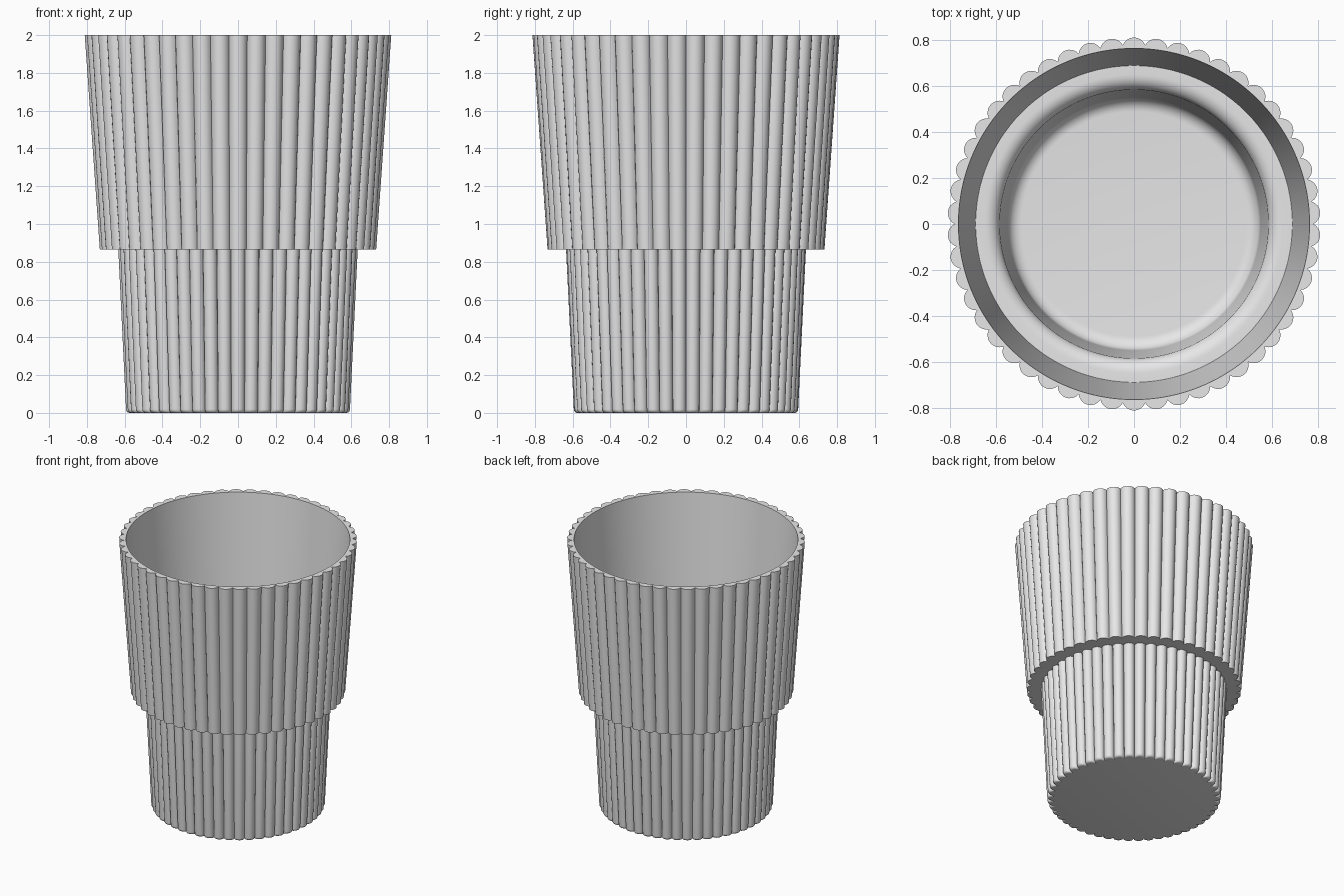
import bpy
import bmesh
import math

cube = bpy.data.objects.get("Cube")
if cube:
    bpy.data.objects.remove(cube, do_unlink=True)

FLUTES = 50      # ribs around the cup
STEPS = 8        # segments across each rib
COLS = FLUTES * STEPS

grey = bpy.data.materials.new("light grey ceramic")
grey.use_nodes = True
colour = (0.8, 0.8, 0.8, 1)
grey.diffuse_color = colour
grey.node_tree.nodes["Principled BSDF"].inputs["Base Color"].default_value = colour


def fluted_ring(outer, depth=0.034):
    """Scalloped outline of circular arcs reaching the given outer radius."""
    root = outer - depth
    half = root * math.sin(math.pi / FLUTES)
    radius = (half ** 2 + depth ** 2) / (2 * depth)
    sweep = math.asin(min(1, half / radius))
    points = []
    for i in range(FLUTES):
        mid = 2 * math.pi * (i + 0.5) / FLUTES
        for k in range(STEPS):
            a = sweep * (2 * k / STEPS - 1)
            r = outer - radius + radius * math.cos(a)
            t = radius * math.sin(a)
            points.append((r * math.cos(mid) - t * math.sin(mid),
                           r * math.sin(mid) + t * math.cos(mid)))
    return points


def round_ring(radius):
    angles = [2 * math.pi * i / COLS for i in range(COLS)]
    return [(radius * math.cos(a), radius * math.sin(a)) for a in angles]


def fillet(cx, cz, rx, rz, start, end, count=8):
    """Profile points along an elliptical arc, angles in degrees."""
    arc = [math.radians(start + (end - start) * i / count) for i in range(count + 1)]
    return [(cx + rx * math.cos(a), cz + rz * math.sin(a)) for a in arc]


# Fluted outside: rounded foot, lower wall, overhang, upper wall
outside = fillet(0.574, 0.02, 0.02, 0.02, -90, 0, 5)
outside += [(0.635, 0.865), (0.733, 0.865), (0.813, 2.0)]

# Plain inside: upper wall, rounded ledge, lower wall, rounded floor
inside = [(0.765, 2.0), (0.69, 0.93)]
inside += fillet(0.65, 0.87, 0.065, 0.06, 90, 175)
inside += fillet(0.49, 0.12, 0.06, 0.06, 0, -90)

bm = bmesh.new()
rings = []
for r, z in outside:
    rings.append([bm.verts.new((x, y, z)) for x, y in fluted_ring(r)])
for r, z in inside:
    rings.append([bm.verts.new((x, y, z)) for x, y in round_ring(r)])
for low, high in zip(rings, rings[1:]):
    for i in range(COLS):
        j = (i + 1) % COLS
        bm.faces.new((low[i], low[j], high[j], high[i]))
bm.faces.new(rings[0][::-1])     # underside
bm.faces.new(rings[-1])          # inner floor
bm.normal_update()

mesh = bpy.data.meshes.new("fluted_cup")
bm.to_mesh(mesh)
bm.free()
mesh.materials.append(grey)
cup = bpy.data.objects.new("fluted_cup", mesh)
bpy.context.collection.objects.link(cup)

bpy.ops.object.select_all(action="DESELECT")
cup.select_set(True)
bpy.context.view_layer.objects.active = cup
bpy.ops.object.shade_smooth_by_angle(angle=math.radians(35))
